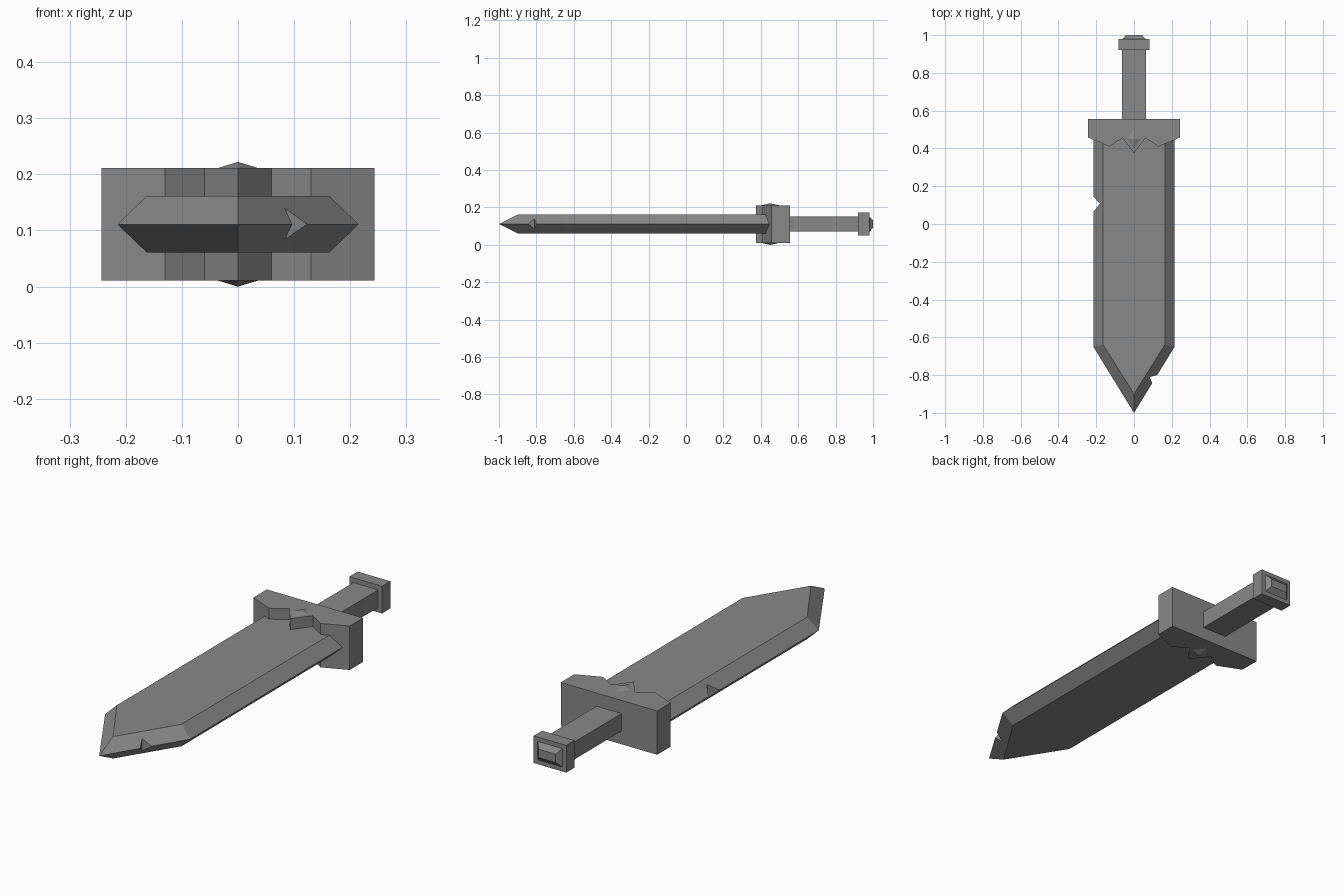
import bpy
import bmesh

if "Cube" in bpy.data.objects:
    bpy.data.objects.remove(bpy.data.objects["Cube"], do_unlink=True)

MID = 0.111  # height of the sword's middle plane

steel = bpy.data.materials.new("grey steel")
steel.use_nodes = True
grey = (0.25, 0.25, 0.25, 1)
steel.diffuse_color = grey
steel.node_tree.nodes["Principled BSDF"].inputs["Base Color"].default_value = grey


def loft(name, loops):
    """Skin a stack of matching closed loops and cap both ends."""
    bm = bmesh.new()
    rings = [[bm.verts.new(p) for p in loop] for loop in loops]
    for a, b in zip(rings, rings[1:]):
        for i in range(len(a)):
            j = (i + 1) % len(a)
            bm.faces.new((a[i], a[j], b[j], b[i]))
    bm.faces.new(rings[0])
    bm.faces.new(rings[-1])
    bmesh.ops.recalc_face_normals(bm, faces=bm.faces)
    mesh = bpy.data.meshes.new(name)
    bm.to_mesh(mesh)
    bm.free()
    mesh.materials.append(steel)
    obj = bpy.data.objects.new(name, mesh)
    bpy.context.collection.objects.link(obj)
    return obj


def flat(outline, dz):
    return [(x, y, MID + dz) for x, y in outline]


def prism(name, outline, half):
    return loft(name, [flat(outline, -half), flat(outline, half)])


def section(y, hx, hz):
    """Rectangle across the handle at distance y."""
    return [(sx * hx, y, MID + sz * hz)
            for sx, sz in ((-1, -1), (1, -1), (1, 1), (-1, 1))]


def mirrored(half):
    """Complete an outline that starts on the centre line."""
    return half + [(-x, y) for x, y in reversed(half) if x > 0]


# Blade: sharp middle outline with bevels to flat faces
edge = mirrored([(0, -1), (0.215, -0.65), (0.215, 0.5)])
face = mirrored([(0, -0.9), (0.163, -0.64), (0.163, 0.5)])
blade = loft("blade", [flat(face, -0.05), flat(edge, 0), flat(face, 0.05)])

# Chips knocked out of the blade edges
chips = {
    "left_chip": [(-0.18, 0.108), (-0.25, 0.18), (-0.25, 0.02)],
    "tip_chip": [(0.083, -0.81), (0.16, -0.79), (0.131, -0.922)],
}
for name, outline in chips.items():
    cutter = prism(name + "_cutter", outline, 0.1)
    cutter.hide_render = True
    cutter.hide_viewport = True
    cutter.display_type = 'WIRE'
    cut = blade.modifiers.new(name, 'BOOLEAN')
    cut.operation = 'DIFFERENCE'
    cut.solver = 'EXACT'
    cut.object = cutter

# Guard with a jagged front
prism("guard", mirrored([(0, 0.375), (0.06, 0.455), (0.13, 0.41),
                         (0.243, 0.458), (0.243, 0.555)]), 0.1)

# Diamond stud through both faces of the guard
bm = bmesh.new()
ring = [bm.verts.new((x, 0.45 + y, MID))
        for x, y in ((0.44, 0), (0, 0.55), (-0.44, 0), (0, -0.55))]
for v in ring:  # widened so it meets the guard surface at stud size
    v.co.y = 0.45 + (v.co.y - 0.45)
bm.free()
for name, side in (("top_stud", 1), ("bottom_stud", -1)):
    base = [(0.04, 0.45), (0, 0.505), (-0.04, 0.45), (0, 0.395)]
    tip = [(x * 0.01, 0.45 + (y - 0.45) * 0.01) for x, y in base]
    loft(name, [flat(base, side * 0.099), flat(tip, side * 0.111)])

# Handle and pommel
loft("grip", [section(0.55, 0.063, 0.04), section(0.925, 0.063, 0.04)])
loft("pommel", [section(0.92, 0.082, 0.062), section(0.98, 0.082, 0.062)])
loft("pommel_cap", [section(0.979, 0.063, 0.043), section(1.0, 0.043, 0.019)])
